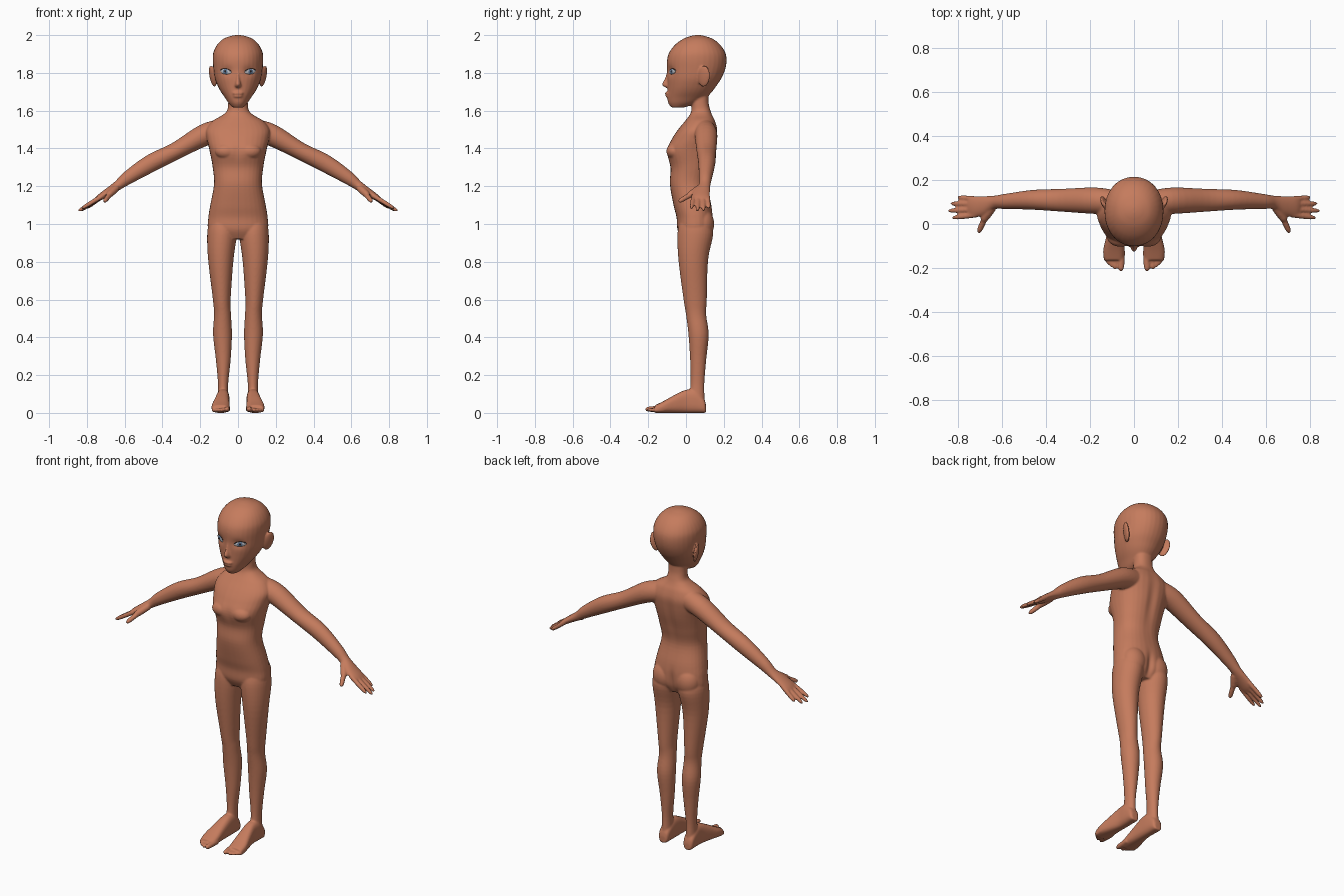
import bpy, bmesh, math
from mathutils import Vector, Matrix
from mathutils.bvhtree import BVHTree

if "Cube" in bpy.data.objects:
    bpy.data.objects.remove(bpy.data.objects["Cube"])


def material(name, rgb):
    m = bpy.data.materials.new(name)
    m.diffuse_color = (*rgb, 1)
    m.use_nodes = True
    m.node_tree.nodes["Principled BSDF"].inputs["Base Color"].default_value = m.diffuse_color
    return m


skin = material("skin", (0.56, 0.20, 0.11))
eye_white = material("eye white", (0.55, 0.55, 0.58))
iris_blue = material("iris blue", (0.12, 0.20, 0.33))
dark = material("pupil and lash", (0.02, 0.015, 0.015))

bm = bmesh.new()


def spline(rows, steps=5):
    """Catmull-Rom through rows of numbers."""
    out = []
    for i in range(len(rows) - 1):
        p0, p1 = rows[max(i - 1, 0)], rows[i]
        p2, p3 = rows[i + 1], rows[min(i + 2, len(rows) - 1)]
        for k in range(steps):
            t = k / steps
            out.append([0.5 * (2 * b + (c - a) * t + (2 * a - 5 * b + 4 * c - d) * t * t
                        + (3 * b - a - 3 * c + d) * t ** 3)
                        for a, b, c, d in zip(p0, p1, p2, p3)])
    return out + [list(rows[-1])]


def loft(rings, e=2.0, n=32):
    """Closed skin over superellipse rings (centre, u, v)."""
    def p(x):
        return math.copysign(abs(x) ** (2 / e), x)
    loops = []
    for c, u, v in rings:
        angles = [2 * math.pi * k / n for k in range(n)]
        loops.append([bm.verts.new(c + u * p(math.cos(a)) + v * p(math.sin(a))) for a in angles])
    for a, b in zip(loops, loops[1:]):
        for k in range(n):
            bm.faces.new((a[k], a[(k + 1) % n], b[(k + 1) % n], b[k]))
    bm.faces.new(loops[0][::-1])
    bm.faces.new(loops[-1])


def stack(rows, s=1, e=2.0):
    """Rows: z, centre x, half width, front y, back y."""
    loft([(Vector((s * cx, (f + b) / 2, z)), Vector((rx, 0, 0)), Vector((0, (b - f) / 2, 0)))
          for z, cx, rx, f, b in spline(rows)], e)


def digit(a, b, r, s):
    """Tapered finger or toe with a round tip."""
    a, b = Vector((s * a[0], *a[1:])), Vector((s * b[0], *b[1:]))
    q = (b - a).to_track_quat('Z', 'Y')
    loft([(a.lerp(b, t), q @ Vector((r * k, 0, 0)), q @ Vector((0, r * k, 0)))
          for t, k in ((0, 1), (.4, 1), (.75, .92), (.9, .75), (.97, .5), (1, .2))], n=16)


def ball(c, r, rot=Matrix()):
    bmesh.ops.create_uvsphere(bm, u_segments=32, v_segments=20, radius=1,
                              matrix=Matrix.Translation(c) @ rot @ Matrix.Diagonal((*r, 1)))


# torso and neck
stack([(.92, 0, .11, -.02, .11), (.97, 0, .157, -.045, .138), (1.035, 0, .157, -.05, .142),
       (1.1, 0, .147, -.066, .135), (1.21, 0, .127, -.085, .113), (1.3, 0, .134, -.082, .13),
       (1.385, 0, .15, -.104, .153), (1.45, 0, .165, -.075, .164), (1.5, 0, .168, -.042, .167),
       (1.545, 0, .135, -.005, .155), (1.575, 0, .085, .018, .14), (1.6, 0, .058, .028, .13),
       (1.64, 0, .052, .03, .12), (1.7, 0, .052, .03, .12)], e=2.3)

# head
stack([(1.617, 0, .028, -.078, -.01), (1.64, 0, .05, -.094, .06), (1.67, 0, .07, -.099, .108),
       (1.70, 0, .091, -.098, .138), (1.73, 0, .107, -.098, .16), (1.77, 0, .122, -.099, .187),
       (1.82, 0, .130, -.1, .208), (1.87, 0, .134, -.1, .215), (1.91, 0, .130, -.088, .207),
       (1.95, 0, .110, -.057, .180), (1.98, 0, .078, -.015, .142), (1.995, 0, .04, .025, .1),
       (2.0, 0, .012, .05, .075)], e=2.1)

# nose and lips
stack([(1.82, 0, .009, -.099, -.05), (1.775, 0, .011, -.110, -.05), (1.742, 0, .017, -.127, -.05),
       (1.728, 0, .019, -.118, -.05), (1.72, 0, .012, -.103, -.05)])
ball((0, -.093, 1.692), (.031, .019, .008))
ball((0, -.091, 1.676), (.027, .018, .008))

for s in (-1, 1):
    # ear
    ball((s * .134, .095, 1.782), (.012, .034, .058),
         Matrix.Rotation(-s * .4, 4, 'Z') @ Matrix.Rotation(s * .17, 4, 'Y')
         @ Matrix.Rotation(-.15, 4, 'X'))
    # buttock and breast
    ball((s * .075, .085, 1.0), (.072, .064, .085))
    ball((s * .06, -.06, 1.385), (.062, .044, .042))
    # leg
    stack([(1.02, .08, .07, -.03, .12), (.95, .084, .079, -.045, .144), (.81, .091, .067, -.04, .117),
           (.6, .086, .047, -.013, .11), (.52, .082, .045, .0, .107), (.415, .082, .05, .013, .12),
           (.28, .078, .039, .022, .107), (.15, .079, .027, .024, .097), (.05, .08, .03, .01, .1)], s)
    # foot
    foot = spline([(.106, .081, .018, .04), (.095, .081, .03, .075), (.05, .08, .034, .12),
                   (.0, .08, .035, .122), (-.06, .086, .041, .095), (-.12, .092, .048, .062),
                   (-.165, .092, .044, .04)])
    loft([(Vector((s * x, y, h / 2)), Vector((w, 0, 0)), Vector((0, 0, h / 2)))
          for y, x, w, h in foot], 2.7)
    # toes
    for x, tip, r in ((.06, -.216, .016), (.086, -.208, .012), (.103, -.198, .011),
                      (.118, -.185, .011), (.131, -.17, .01)):
        digit((x - .004, -.12, r + .006), (x, tip, r + .003), r, s)
    # arm and palm: x, y, z, half thickness, half width
    arm = spline([(.09, .1, 1.495, .06, .055), (.18, .106, 1.47, .058, .06),
                  (.327, .108, 1.388, .046, .052), (.46, .11, 1.322, .047, .045),
                  (.58, .103, 1.247, .036, .035), (.635, .098, 1.205, .026, .031),
                  (.685, .083, 1.172, .021, .044), (.73, .078, 1.142, .017, .048),
                  (.752, .078, 1.127, .011, .042)])
    rings = []
    for i, (x, y, z, t, w) in enumerate(arm):
        a, b = arm[max(i - 1, 0)], arm[min(i + 1, len(arm) - 1)]
        n = Vector((a[2] - b[2], 0, b[0] - a[0])).normalized() * t
        rings.append((Vector((s * x, y, z)), Vector((s * n.x, 0, n.z)), Vector((0, w, 0))))
    loft(rings)
    # fingers and thumb
    for y, tip in ((.114, (.803, .121, 1.083)), (.091, (.835, .093, 1.07)),
                   (.066, (.846, .060, 1.068)), (.042, (.828, .028, 1.082))):
        digit((.715, y, 1.15), tip, .0125, s)
    digit((.645, .075, 1.19), (.69, .012, 1.148), .02, s)
    digit((.677, .03, 1.158), (.708, -.04, 1.118), .014, s)

# fuse all the parts into one smooth body
bmesh.ops.recalc_face_normals(bm, faces=bm.faces)
mesh = bpy.data.meshes.new("body")
bm.to_mesh(mesh)
bm.free()
body = bpy.data.objects.new("body", mesh)
bpy.context.collection.objects.link(body)
bpy.context.view_layer.objects.active = body
body.select_set(True)
rm = body.modifiers.new("fuse", 'REMESH')
rm.mode, rm.voxel_size = 'VOXEL', .005
sm = body.modifiers.new("soften", 'SMOOTH')
sm.factor, sm.iterations = .5, 6
for name in ("fuse", "soften"):
    bpy.ops.object.modifier_apply(modifier=name)

# soft hollows: spine, seat, chest, eye sockets (centre, spread, push along y)
hollows = [((0, .16, 1.36), (.025, .06, .15), -.008), ((0, .14, .98), (.018, .06, .07), -.014),
           ((0, -.1, 1.385), (.025, .05, .04), .006)]
hollows += [((s * .06, -.085, 1.808), (.034, .04, .024), .01) for s in (-1, 1)]
for v in body.data.vertices:
    for c, w, push in hollows:
        d = sum(((v.co[i] - c[i]) / w[i]) ** 2 for i in range(3))
        if d < 9:
            v.co.y += push * math.exp(-d)
body.data.materials.clear()
body.data.materials.append(skin)
for f in body.data.polygons:
    f.use_smooth = True
    f.material_index = 0

# eyes: shallow lenses set on the face, coloured by distance from the middle
bm = bmesh.new()
bm.from_mesh(body.data)
tree = BVHTree.FromBMesh(bm)
bm.free()
for s, side in ((-1, "right"), (1, "left")):
    hit = tree.ray_cast(Vector((s * .064, -1, 1.808)), Vector((0, 1, 0)))[0]
    n = Vector((s * .48, -.88, 0)).normalized()
    right = Vector((0, 0, 1)).cross(n)
    up = n.cross(right)
    bm = bmesh.new()
    bmesh.ops.create_uvsphere(bm, u_segments=48, v_segments=40, radius=1)
    for f in bm.faces:
        c = f.calc_center_median()
        r = math.hypot(c.x * .034, c.y * .016)
        f.smooth = True
        f.material_index = 2 if r < .006 else 1 if r < .014 else 0
        if math.hypot(c.x, c.y) > .78 and c.y > .1:
            f.material_index = 2
    for v in bm.verts:
        x, y, z = v.co
        v.co = hit + right * x * .034 + up * (y * .016 + s * x * .003) + n * z * .008
    me = bpy.data.meshes.new(side + "_eye")
    bm.to_mesh(me)
    bm.free()
    for m in (eye_white, iris_blue, dark):
        me.materials.append(m)
    bpy.context.collection.objects.link(bpy.data.objects.new(side + "_eye", me))
